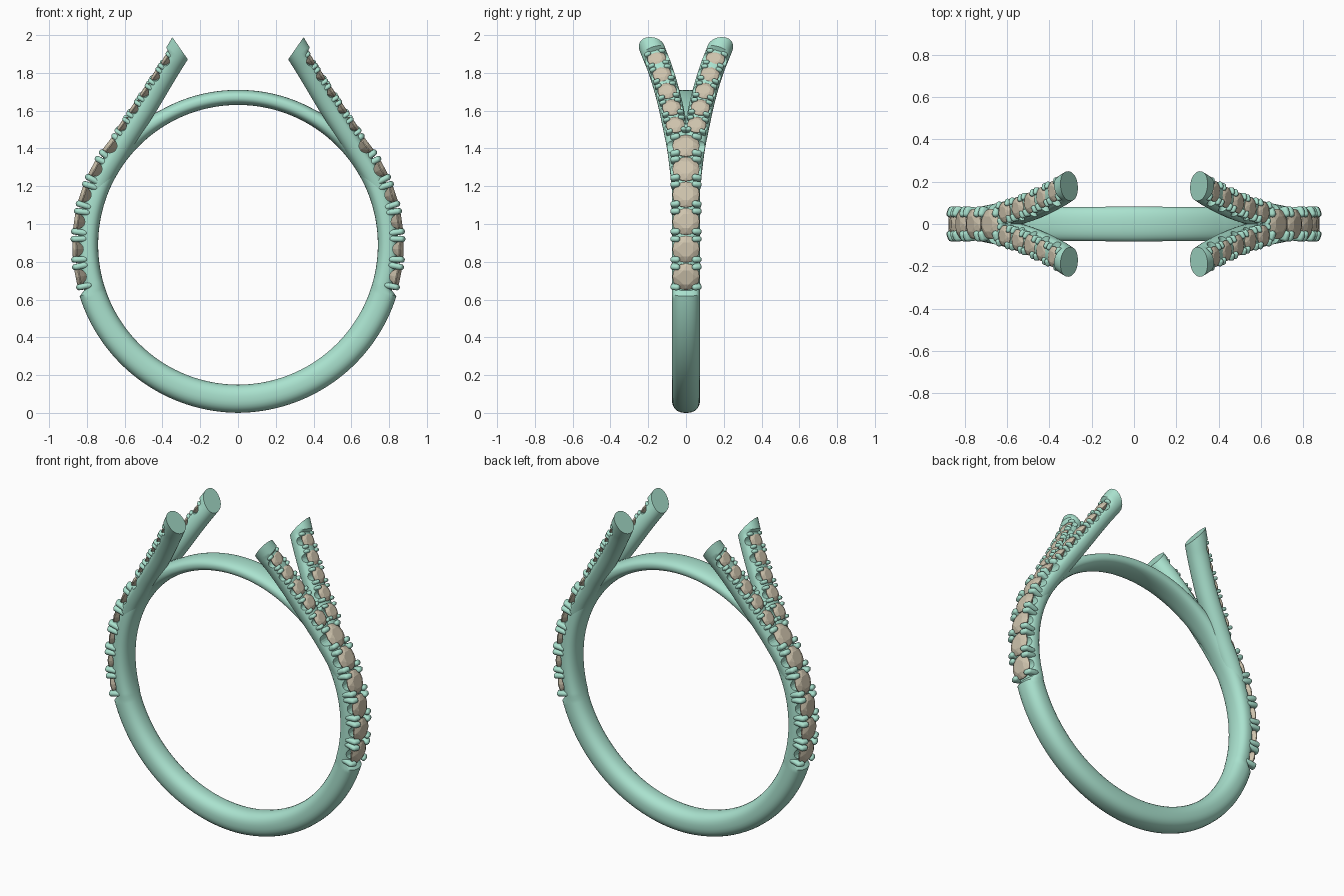
import bpy, bmesh, math
from mathutils import Vector, Matrix

if "Cube" in bpy.data.objects:
    bpy.data.objects.remove(bpy.data.objects["Cube"])

def material(name, col):
    m = bpy.data.materials.new(name)
    m.diffuse_color = (*col, 1)
    m.use_nodes = True
    m.node_tree.nodes["Principled BSDF"].inputs["Base Color"].default_value = m.diffuse_color
    return m

METAL = material("green_metal", (0.40, 0.76, 0.62))
STONE = material("tan_stone", (0.62, 0.55, 0.42))
CZ = 0.89                                    # centre height of the finger hole

def make(name, bm, mat, smooth=None):
    bmesh.ops.recalc_face_normals(bm, faces=bm.faces)
    me = bpy.data.meshes.new(name)
    bm.to_mesh(me)
    bm.free()
    ob = bpy.data.objects.new(name, me)
    bpy.context.collection.objects.link(ob)
    if mat:
        me.materials.append(mat)
    if smooth:
        bpy.context.view_layer.objects.active = ob
        ob.select_set(True)
        bpy.ops.object.shade_smooth_by_angle(angle=math.radians(smooth))
        ob.select_set(False)
    return ob

def lerp_table(table, x):
    for (x0, y0), (x1, y1) in zip(table, table[1:]):
        if x <= x1:
            return y0 + (y1 - y0) * max(0, (x - x0) / (x1 - x0))
    return table[-1][1]

def sweep(sections, closed, n=28, power=2.4):
    """Each section: centre, side axis, outward axis, half width, outer and inner half depth."""
    bm = bmesh.new()
    rings = []
    for c, b, o, w, out, inn in sections:
        ring = []
        for i in range(n):
            a = 2 * math.pi * (i + 0.5) / n
            ca, sa = math.cos(a), math.sin(a)
            u = math.copysign(abs(ca) ** (2 / power), ca) * w
            v = math.copysign(abs(sa) ** (2 / power), sa) * (out if sa > 0 else inn)
            ring.append(bm.verts.new(c + b * u + o * v))
        rings.append(ring)
    for r0, r1 in zip(rings, rings[1:] + rings[:1] if closed else rings[1:]):
        for i in range(n):
            j = (i + 1) % n
            bm.faces.new((r0[i], r0[j], r1[j], r1[i]))
    if not closed:
        bm.faces.new(rings[0])
        bm.faces.new(rings[-1])
    return bm

def hull(bm, pts):
    vs = [bm.verts.new(p) for p in pts]
    res = bmesh.ops.convex_hull(bm, input=vs)
    junk = [v for v in res["geom_interior"] if isinstance(v, bmesh.types.BMVert)]
    bmesh.ops.delete(bm, geom=junk, context='VERTS')

def mirror(ob, y=False):
    m = ob.modifiers.new("mirror", 'MIRROR')
    m.use_axis = (True, y, False)
    m.use_clip = False
    m.use_mirror_merge = False

def cut(ob, cutter):
    m = ob.modifiers.new("scallops", 'BOOLEAN')
    m.operation, m.solver, m.object = 'DIFFERENCE', 'EXACT', cutter

# Stone frames: point, along, across, outward, radius
band_frames = []
for k in range(6):
    a = math.radians(-11.4 + 9.82 * k)
    n = Vector((math.cos(a), 0, math.sin(a)))
    band_frames.append((n * 0.857 + Vector((0, 0, CZ)), Vector((-n.z, 0, n.x)), Vector((0, 1, 0)), n, 0.072))

OUT = Vector((0.86, 0, 0.51))
arm_pts = [Vector(p) for p in ((.612, .056, 1.525), (.55, .076, 1.617), (.492, .1, 1.705),
                               (.434, .127, 1.793), (.38, .155, 1.875))]
arm_frames = []
for k, p in enumerate(arm_pts):
    t = (arm_pts[min(k + 1, 4)] - arm_pts[max(k - 1, 0)]).normalized()
    n = (OUT - t * OUT.dot(t)).normalized()
    arm_frames.append((p, t, n.cross(t), n, 0.05))

# Scallop cutters
def cutters(name, frames, length, both):
    bm = bmesh.new()
    for p, t, b, n, r in frames:
        for s in ((1, -1) if both else (1,)):
            rot = Vector((b.x * s, b.y, b.z)).to_track_quat('Z', 'Y').to_matrix().to_4x4()
            bmesh.ops.create_cone(bm, cap_ends=True, segments=20, radius1=r * .52, radius2=r * .52, depth=length,
                                  matrix=Matrix.Translation((p.x * s, p.y, p.z)) @ rot)
    ob = make(name, bm, None)
    ob.hide_render = True
    ob.hide_set(True)
    return ob

band_cut = cutters("band_cutters", band_frames, 0.4, True)
arm_cut = cutters("arm_cutters", arm_frames, 0.19, False)

# Ring band with thin bridge at the top
outer = [(-90, .89), (-17.5, .882), (-16.5, .85), (43, .85), (50, .833), (60, .822), (90, .82)]
sections = []
for d in range(0, 720, 3):
    a = math.radians(d / 2)
    n = Vector((math.cos(a), 0, math.sin(a)))
    el = math.degrees(math.asin(max(-1, min(1, n.z))))
    ro = lerp_table(outer, el)
    h = (ro - .74) / 2
    w = lerp_table([(-90, .075), (40, .075), (60, .08), (90, .083)], el)
    sections.append((n * (.74 + h) + Vector((0, 0, CZ)), Vector((0, 1, 0)), n, w, h, h))
band = make("ring_band", sweep(sections, True), METAL, 35)
cut(band, band_cut)

# Split shoulder arms, trimmed by a slanted plane
path = [Vector(p) for p in ((.80, 0, .98), (.78, .006, 1.1), (.725, .018, 1.25), (.635, .036, 1.40),
                            (.565, .057, 1.51), (.486, .083, 1.633), (.426, .109, 1.733),
                            (.366, .141, 1.833), (.321, .17, 1.905), (.25, .215, 2.02), (.2, .25, 2.1))]
pts = []
for i in range(1, len(path) - 2):
    p0, p1, p2, p3 = path[i - 1:i + 3]
    for k in range(8):
        u = k / 8
        pts.append(0.5 * (2 * p1 + (p2 - p0) * u + (2 * p0 - 5 * p1 + 4 * p2 - p3) * u * u
                          + (3 * p1 - p0 - 3 * p2 + p3) * u ** 3))
sections = []
for i, p in enumerate(pts):
    t = (pts[min(i + 1, len(pts) - 1)] - pts[max(i - 1, 0)]).normalized()
    ref = Vector((-1, 0, 0)).cross(Vector((0, 1, 0)))
    n = Vector((t.z, 0, -t.x)).normalized()
    n = (n - t * n.dot(t)).normalized()
    out = lerp_table([(1.1, .036), (1.45, .042), (1.895, .045), (1.905, .066), (2, .068)], p.z)
    w = lerp_table([(1.1, .06), (1.3, .064), (2, .066)], p.z)
    sections.append((p, n.cross(t), n, w, out, .065))
bm = sweep(sections, False, power=2.15)
res = bmesh.ops.bisect_plane(bm, geom=bm.verts[:] + bm.edges[:] + bm.faces[:], plane_co=(.31, 0, 1.935),
                             plane_no=(-.82, 0, .57), clear_outer=True)
bmesh.ops.holes_fill(bm, edges=[e for e in bm.edges if e.is_boundary])
arm = make("shoulder_arms", bm, METAL, 35)
cut(arm, band_cut)
cut(arm, arm_cut)
mirror(arm, True)

# Faceted round stones
def stones(name, frames, y):
    bm = bmesh.new()
    for p, t, b, n, r in frames:
        loc = []
        for count, rad, h, off in ((8, .55, .27, .5), (8, .84, .15, 0), (16, 1, .02, 0), (16, 1, -.05, 0), (8, .5, -.4, 0)):
            for i in range(count):
                a = 2 * math.pi * (i + off) / count
                loc.append((rad * math.cos(a), rad * math.sin(a), h))
        loc.append((0, 0, -.65))
        hull(bm, [p + (t * c[0] + b * c[1] + n * c[2]) * r for c in loc])
    mirror(make(name, bm, STONE), y)

stones("band_stones", band_frames, False)
stones("arm_stones", arm_frames, True)

# Claw prongs: four around each stone, rising at the side and bending over the edge
tmp = bmesh.new()
bmesh.ops.create_uvsphere(tmp, u_segments=10, v_segments=6, radius=1)
BALL = [v.co.copy() for v in tmp.verts]
tmp.free()

def prongs(name, frames, y):
    bm = bmesh.new()
    for p, t, b, n, r in frames:
        for st in (-1, 1):
            for sb in (-1, 1):
                cl = []
                for across, h in ((.86, -.62), (.93, .08), (.66, .18)):
                    c = p + t * (st * r * .755) + b * (sb * r * across) + n * (h * r)
                    cl += [c + q * (r * .225) for q in BALL]
                hull(bm, cl)
    mirror(make(name, bm, METAL, 40), y)

prongs("band_prongs", band_frames, False)
prongs("arm_prongs", arm_frames, True)
